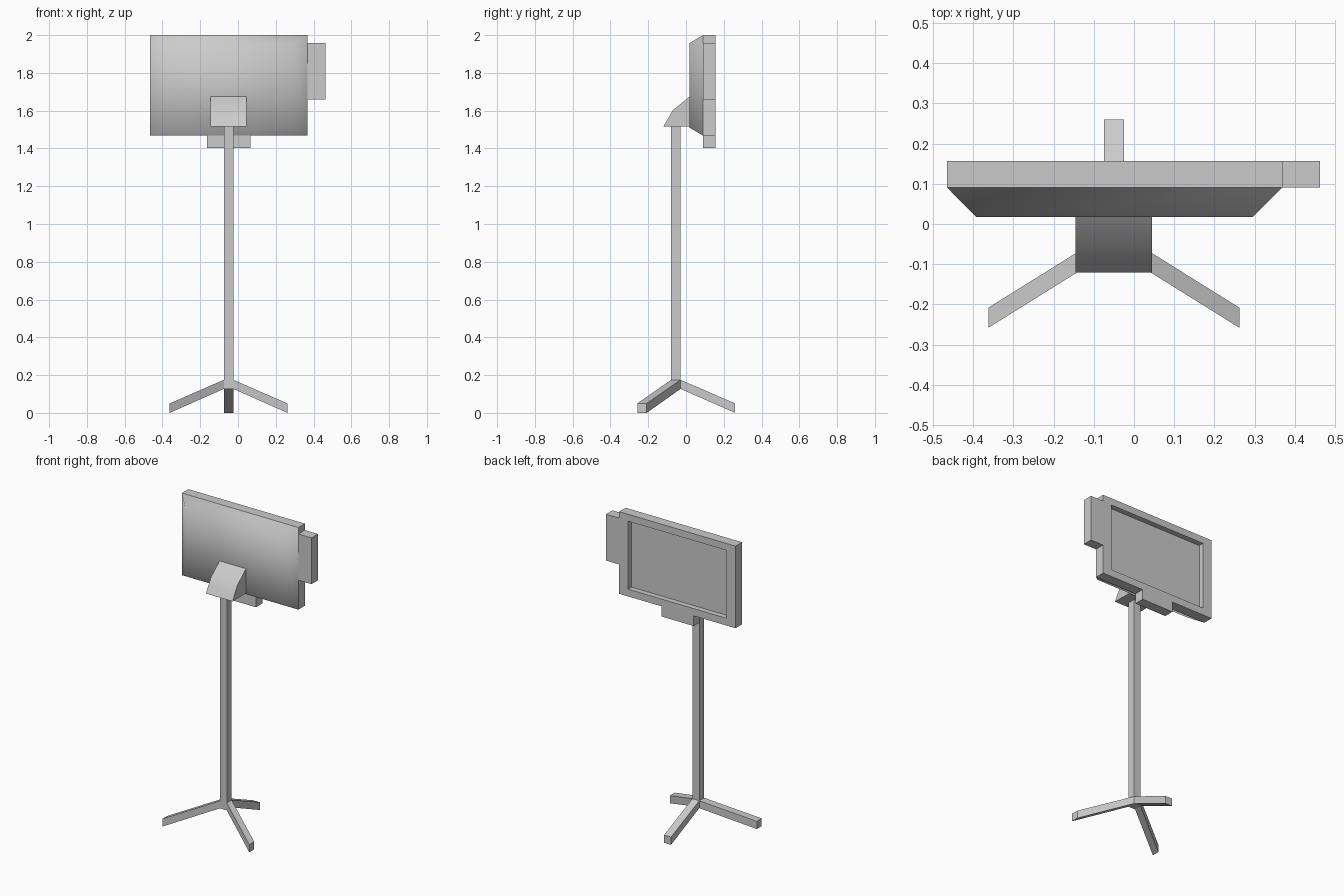
import bpy, bmesh

if "Cube" in bpy.data.objects:
    bpy.data.objects.remove(bpy.data.objects["Cube"])


def finish(name, bm):
    bmesh.ops.recalc_face_normals(bm, faces=bm.faces)
    me = bpy.data.meshes.new(name)
    bm.to_mesh(me)
    bm.free()
    ob = bpy.data.objects.new(name, me)
    bpy.context.collection.objects.link(ob)
    return ob


def loft(name, rings, smooth=(), smooth_end=False):
    """Skin a row of matching closed rings; listed bands are smooth shaded."""
    bm = bmesh.new()
    rows = [[bm.verts.new(p) for p in r] for r in rings]
    n = len(rows[0])
    for k, (a, b) in enumerate(zip(rows, rows[1:])):
        for i in range(n):
            j = (i + 1) % n
            f = bm.faces.new((a[i], a[j], b[j], b[i]))
            f.smooth = k in smooth
    bm.faces.new(rows[0])
    bm.faces.new(rows[-1]).smooth = smooth_end
    return finish(name, bm)


def rect_y(x0, x1, z0, z1, y):
    return [(x0, y, z0), (x1, y, z0), (x1, y, z1), (x0, y, z1)]


def box(name, x0, x1, y0, y1, z0, z1):
    return loft(name, [rect_y(x0, x1, z0, z1, y) for y in (y0, y1)])


FRONT, MID, BACK = 0.157, 0.091, 0.018   # depth stations of the display

# Display: recessed screen, square bezel, tapered smooth rear shell
opening = (-0.400, 0.305, 1.515, 1.955)
outer = (-0.465, 0.369, 1.468, 2.0)
loft("display", [
    rect_y(*opening, FRONT - 0.035),
    rect_y(*opening, FRONT),
    rect_y(*outer, FRONT),
    rect_y(*outer, MID),
    rect_y(-0.393, 0.296, 1.51, 1.958, BACK),
], smooth=(3,), smooth_end=True)

# Add-on modules at the side and underneath
box("side_module", 0.369, 0.463, MID, FRONT, 1.658, 1.958)
box("lower_module", -0.165, 0.065, MID, FRONT, 1.402, 1.468)

# Wedge bracket joining display and pole
profile = [(BACK, 1.515), (-0.12, 1.515), (-0.096, 1.558), (-0.07, 1.602), (BACK, 1.674)]
bracket = loft("mount_bracket", [[(x, y, z) for y, z in profile] for x in (-0.145, 0.045)])
for p in bracket.data.polygons:
    p.use_smooth = p.normal.z > 0.1

# Pole
CX, CY, H = -0.05, -0.054, 0.025         # pole centre and half width
LEG_TOP, LEG_LOW = 0.175, 0.127
box("pole", CX - H, CX + H, CY - H, CY + H, LEG_LOW, 1.515)

# Two splayed front legs, sheared outward from the pole sides
for side, name in ((-1, "left_leg"), (1, "right_leg")):
    loft(name, [
        [(CX + side * d, yc - H, z0), (CX + side * d, yc + H, z0),
         (CX + side * d, yc + H, z1), (CX + side * d, yc - H, z1)]
        for d, yc, z0, z1 in ((H, CY, LEG_LOW, LEG_TOP), (0.312, -0.233, 0, 0.05))])

# Third leg running straight back under the display
loft("rear_leg", [rect_y(CX - H, CX + H, LEG_LOW, LEG_TOP, CY + H),
                  rect_y(CX - H, CX + H, 0, 0.05, 0.26)])
